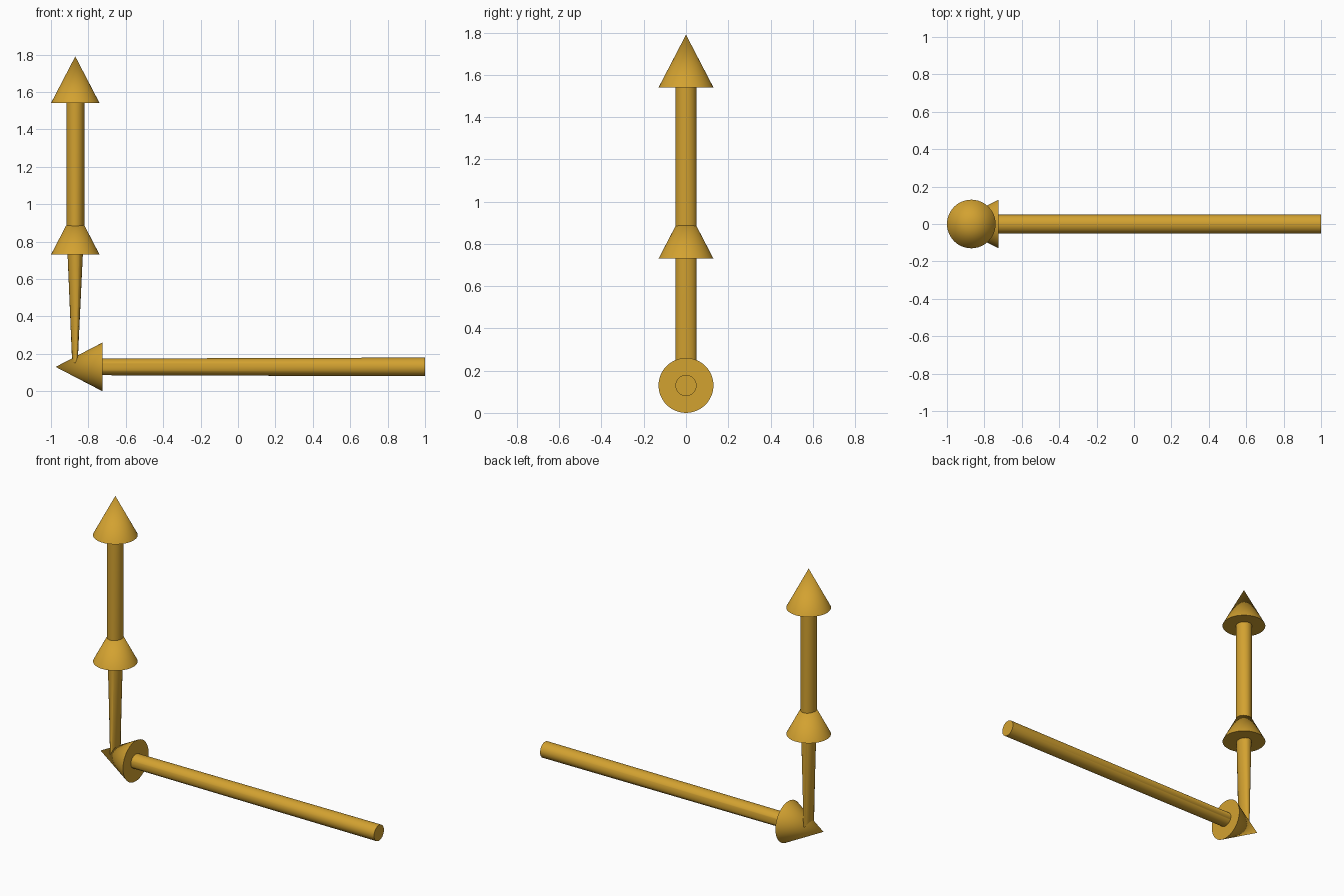
import bpy, bmesh, math
from mathutils import Vector, Matrix

cube = bpy.data.objects.get("Cube")
if cube:
    bpy.data.objects.remove(cube, do_unlink=True)

SIDES = 48
SHAFT_R = 0.05
HEAD_R, HEAD_H = 0.13, 0.25
CORNER = Vector((-0.87, 0, 0.13))

gold = bpy.data.materials.new("warm_gold")
gold.use_nodes = True
gold.diffuse_color = (0.65, 0.36, 0.03, 1)
gold.node_tree.nodes["Principled BSDF"].inputs["Base Color"].default_value = gold.diffuse_color


def finish(bm, name):
    """Turn a bmesh into a smooth shaded, coloured object."""
    bmesh.ops.recalc_face_normals(bm, faces=bm.faces)
    mesh = bpy.data.meshes.new(name)
    bm.to_mesh(mesh)
    bm.free()
    obj = bpy.data.objects.new(name, mesh)
    bpy.context.collection.objects.link(obj)
    mesh.materials.append(gold)
    bpy.ops.object.select_all(action='DESELECT')
    obj.select_set(True)
    bpy.context.view_layer.objects.active = obj
    bpy.ops.object.shade_smooth_by_angle(angle=math.radians(35))


def arrow_head(name, base, direction):
    """Closed cone with its base centred at a point, aimed along a direction."""
    bm = bmesh.new()
    turn = Vector(direction).to_track_quat('Z', 'Y').to_matrix().to_4x4()
    place = Matrix.Translation(base) @ turn @ Matrix.Translation((0, 0, HEAD_H / 2))
    bmesh.ops.create_cone(bm, cap_ends=True, segments=SIDES, radius1=HEAD_R,
                          radius2=0, depth=HEAD_H, matrix=place)
    finish(bm, name)


def swept_shaft(name, sections):
    """Tube through elliptical sections given as (centre, in-plane axis)."""
    bm = bmesh.new()
    rings = []
    for centre, axis in sections:
        ring = []
        for i in range(SIDES):
            a = math.tau * i / SIDES
            offset = Vector(axis) * math.cos(a) + Vector((0, SHAFT_R * math.sin(a), 0))
            ring.append(bm.verts.new(Vector(centre) + offset))
        rings.append(ring)
    for low, high in zip(rings, rings[1:]):
        for i in range(SIDES):
            j = (i + 1) % SIDES
            bm.faces.new((low[i], low[j], high[j], high[i]))
    bm.faces.new(rings[0])
    bm.faces.new(rings[-1])
    finish(bm, name)


# One bent shaft, pinched where it turns the corner
swept_shaft("bent_shaft", [
    ((1, 0, CORNER.z), (0, 0, SHAFT_R)),
    (CORNER, (0.014, 0, 0.044)),
    ((CORNER.x, 0, 0.89), (0.048, 0, 0)),
    ((CORNER.x, 0, 1.54), (0.048, 0, 0)),
])

# Arrow heads: two pointing up, one pointing along the horizontal arm
arrow_head("top_head", (CORNER.x, 0, 1.54), (0, 0, 1))
arrow_head("middle_head", (CORNER.x, 0, 0.73), (0, 0, 1))
arrow_head("side_head", (-0.725, 0, CORNER.z), (-1, 0, 0))
